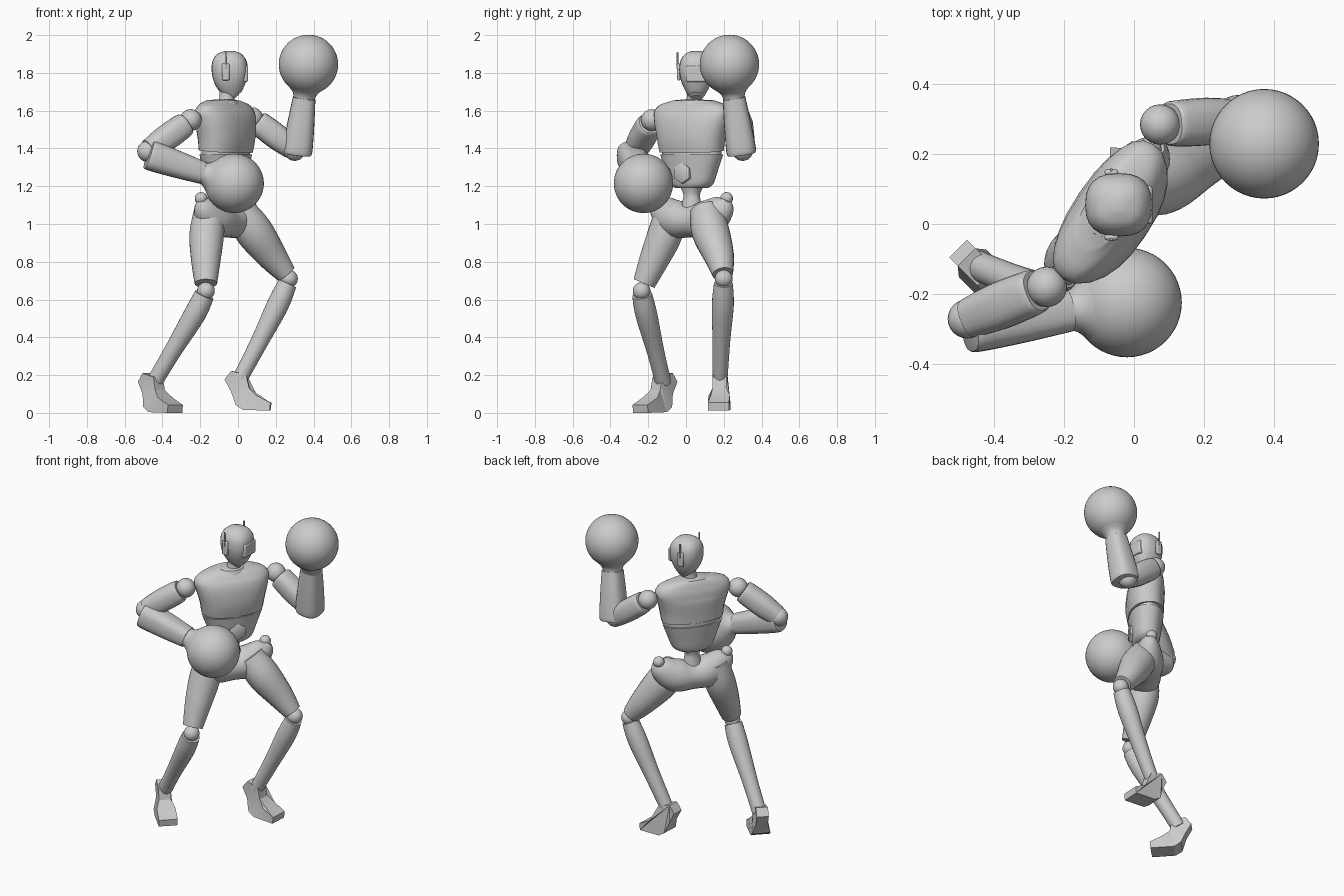
import bpy, bmesh, math
from mathutils import Vector

old = bpy.data.objects.get("Cube")
if old:
    bpy.data.objects.remove(old, do_unlink=True)

grey = bpy.data.materials.new("plain_grey")
grey.use_nodes = True
COLOUR = (0.6, 0.6, 0.6, 1)
grey.diffuse_color = COLOUR
grey.node_tree.nodes["Principled BSDF"].inputs["Base Color"].default_value = COLOUR

UP = Vector((0, 0, 1))
ACROSS = Vector((0.56, 0.83, 0)).normalized()    # towards the left shoulder
AHEAD = Vector((ACROSS.y, -ACROSS.x, 0))         # the way the chest faces
BODY = Vector((-0.065, 0.03, 0))
HEAD = Vector((-0.045, 0.055, 0))


def finish(name, bm, angle=40, bevel=0):
    bmesh.ops.recalc_face_normals(bm, faces=bm.faces)
    mesh = bpy.data.meshes.new(name)
    bm.to_mesh(mesh)
    bm.free()
    mesh.materials.append(grey)
    ob = bpy.data.objects.new(name, mesh)
    bpy.context.collection.objects.link(ob)
    if bevel:
        mod = ob.modifiers.new("soft_edges", "BEVEL")
        mod.width, mod.segments = bevel, 2
    bpy.ops.object.select_all(action="DESELECT")
    ob.select_set(True)
    bpy.context.view_layer.objects.active = ob
    bpy.ops.object.shade_smooth_by_angle(angle=math.radians(angle))
    return ob


def smooth_path(rows, steps=4):
    """Catmull-Rom through rows of (centre x, y, z, radius, radius)."""
    out = []
    for i in range(len(rows) - 1):
        a, b, c, d = (rows[min(max(k, 0), len(rows) - 1)] for k in range(i - 1, i + 3))
        for s in range(steps):
            t = s / steps
            out.append([q + 0.5 * t * (r - p + t * (2 * p - 5 * q + 4 * r - s2 + t * (3 * (q - r) + s2 - p)))
                        for p, q, r, s2 in zip(a, b, c, d)])
    return out + [list(rows[-1])]


def tube(name, rows, side=ACROSS, power=2.0, sides=24, steps=4):
    """Loft oval rings along a path; the first radius lies along side."""
    rings = smooth_path(rows, steps)
    pts = [Vector(r[:3]) for r in rings]
    bm, loops = bmesh.new(), []
    for i, r in enumerate(rings):
        axis = (pts[min(i + 1, len(pts) - 1)] - pts[max(i - 1, 0)]).normalized()
        u = (side - axis * side.dot(axis)).normalized()
        v = axis.cross(u)
        loop = []
        for k in range(sides):
            c, s = math.cos(math.tau * k / sides), math.sin(math.tau * k / sides)
            c = math.copysign(abs(c) ** (2 / power), c)
            s = math.copysign(abs(s) ** (2 / power), s)
            loop.append(bm.verts.new(pts[i] + u * c * max(r[3], 0.003) + v * s * max(r[4], 0.003)))
        loops.append(loop)
    for a, b in zip(loops, loops[1:]):
        for k in range(sides):
            bm.faces.new((a[k], a[k - 1], b[k - 1], b[k]))
    bm.faces.new(loops[0])
    bm.faces.new(loops[-1])
    return finish(name, bm)


def limb(name, rows, **kw):
    return tube(name, [(*p, r, r) for *p, r in rows], **kw)


def stack(name, base, rows, side=ACROSS, ahead=AHEAD, **kw):
    """Upright loft from rows of (height, half width, half depth, forward shift)."""
    return tube(name, [(*(base + ahead * f + UP * z), w, d) for z, w, d, f in rows], side=side, **kw)


def ball(name, centre, radius, segments=24):
    bm = bmesh.new()
    bmesh.ops.create_uvsphere(bm, u_segments=segments, v_segments=segments // 2, radius=radius)
    bmesh.ops.translate(bm, verts=bm.verts, vec=centre)
    return finish(name, bm)


def block(name, centre, size, bevel):
    bm = bmesh.new()
    bmesh.ops.create_cube(bm, size=1)
    bmesh.ops.scale(bm, verts=bm.verts, vec=size)
    bmesh.ops.translate(bm, verts=bm.verts, vec=centre)
    return finish(name, bm, bevel=bevel)


# Torso: chest shell, seam band, belly and thin waist
stack("chest", BODY, [(1.385, .187, .105, 0), (1.46, .2, .112, .005), (1.54, .222, .11, 0), (1.59, .232, .095, -.01),
                      (1.63, .2, .075, -.015), (1.655, .12, .06, -.015)], power=2.4)
stack("seam_band", BODY, [(1.36, .178, .097, 0), (1.39, .18, .098, 0)], steps=1)
stack("belly", BODY, [(1.19, .09, .065, 0), (1.215, .125, .08, 0), (1.29, .155, .092, 0), (1.368, .185, .103, 0)], power=2.3)
stack("waist", BODY, [(1.06, .06, .055, 0), (1.12, .05, .045, 0), (1.16, .046, .042, 0), (1.21, .075, .055, 0)])
hexagon = AHEAD * 0.088 + BODY + UP * 1.27
tube("belly_plate", [(*(hexagon - AHEAD * 0.02), .06, .06), (*(hexagon + AHEAD * .008), .055, .055),
                     (*(hexagon + AHEAD * .014), .042, .042)], side=UP, sides=6, steps=1)
stack("collar", BODY, [(1.63, .085, .075, -.01), (1.655, .075, .065, -.01), (1.66, .06, .05, -.01)], steps=1)

# Neck and head, which looks towards +x
X, Y = Vector((1, 0, 0)), Vector((0, 1, 0))
limb("neck", [(-.065, .04, 1.62, .05), (-.058, .045, 1.67, .04), (-.055, .05, 1.75, .045)])
stack("head", HEAD, [(1.668, .025, .025, .03), (1.685, .045, .045, .02), (1.74, .075, .08, .008), (1.80, .09, .095, .002),
                     (1.86, .086, .091, 0), (1.9, .06, .064, 0), (1.917, .02, .02, 0)], side=Y, ahead=X, power=2.5)
block("visor", HEAD + X * .078 + UP * 1.795, (.04, .11, .085), .008)
for side, label in ((1, "left"), (-1, "right")):
    ear = HEAD + Vector((-.02, side * .093, 1.805))
    block(label + "_ear_pad", ear, (.04, .018, .09), .008)
    block(label + "_antenna", ear + Vector((0, side * .007, .06)), (.008, .008, .09), .002)

# Pelvis: a saddle lofted from hip to hip
tube("pelvis", [(*(BODY + ACROSS * t + UP * z), h, d) for t, z, h, d in
                ((-.23, 1.125, .025, .025), (-.2, 1.09, .07, .06), (-.11, 1.03, .1, .095), (0, 1.015, .085, .095),
                 (.11, 1.03, .1, .095), (.2, 1.09, .07, .06), (.23, 1.125, .025, .025))], side=UP)
for s, label in ((1, "left"), (-1, "right")):
    tip = BODY + ACROSS * s * .215 + UP * 1.135
    ball(label + "_hip_lobe", tip - AHEAD * .012, .034, 16)

# Legs
limb("right_thigh", [(-.15, -.08, 1.08, .08), (-.165, -.11, .95, .092), (-.17, -.165, .82, .08), (-.17, -.222, .685, .06)])
limb("left_thigh", [(.01, .105, 1.07, .085), (.085, .13, .96, .1), (.18, .175, .83, .08), (.255, .195, .735, .055)])
limb("right_shin", [(-.178, -.232, .625, .053), (-.23, -.21, .52, .058), (-.35, -.16, .32, .046), (-.445, -.12, .16, .043)])
limb("left_shin", [(.262, .198, .685, .05), (.21, .195, .57, .058), (.115, .187, .38, .047), (.01, .18, .18, .04)])
for label, knee in (("right", (-.17, -.235, .645)), ("left", (.27, .2, .71))):
    ball(label + "_knee", knee, .047)

# Feet: a raised heel and flat toe, cut from one side profile
FOOT = [(-.07, .165), (-.035, .1), (-.01, .03), (.03, .004), (.17, 0), (.175, .042), (.1, .08), (.06, .12), (.045, .19), (-.035, .21)]


def foot(name, ankle, ahead):
    ahead = Vector(ahead).normalized()
    across = Vector((-ahead.y, ahead.x, 0))
    bm = bmesh.new()
    walls = [[bm.verts.new(Vector(ankle) + ahead * f + UP * z + across * s * (.056 if z < .09 else .036))
              for f, z in FOOT] for s in (-1, 1)]
    for wall in walls:
        bmesh.ops.triangulate(bm, faces=[bm.faces.new(wall)])
    a, b = walls
    for k in range(len(FOOT)):
        bm.faces.new((a[k - 1], a[k], b[k], b[k - 1]))
    return finish(name, bm, angle=30)


foot("right_foot", (-.455, -.12, 0), (1, -1, 0))
foot("left_foot", (0, .18, .012), (1, -.05, 0))

# Arms: joint balls, sleeves, gauntlets and round gloves
ARMS = {
    "right": ((-.25, -.18, 1.55), (-.478, -.272, 1.385), (-.455, -.288, 1.36), (-.02, -.225, 1.215)),
    "left": ((.075, .285, 1.56), (.3, .3, 1.39), (.315, .292, 1.39), (.373, .23, 1.845)),
}
for label, joints in ARMS.items():
    shoulder, elbow, cuff, glove = map(Vector, joints)
    ball(label + "_shoulder", shoulder, .058)
    ball(label + "_elbow", elbow, .056)
    arm = elbow - shoulder
    limb(label + "_upper_arm", [(*(shoulder + arm * t), r) for t, r in ((.12, .058), (.2, .066), (.6, .068), (.95, .058))],
         side=UP if label == "right" else Y, power=2.5)
    reach = (glove - cuff).normalized()
    length = (glove - cuff).length
    limb(label + "_gauntlet", [(*(cuff + reach * d), r) for d, r in
                               ((-.02, .07), (0, .079), (length * .3, .072), (length - .18, .06))],
         side=UP if label == "right" else X, power=2.7)
    limb(label + "_glove_neck", [(*(glove - reach * d), r) for d, r in
                                 ((.21, .055), (.175, .058), (.15, .069), (.125, .094))])
    ball(label + "_glove", glove, .157, 48)
